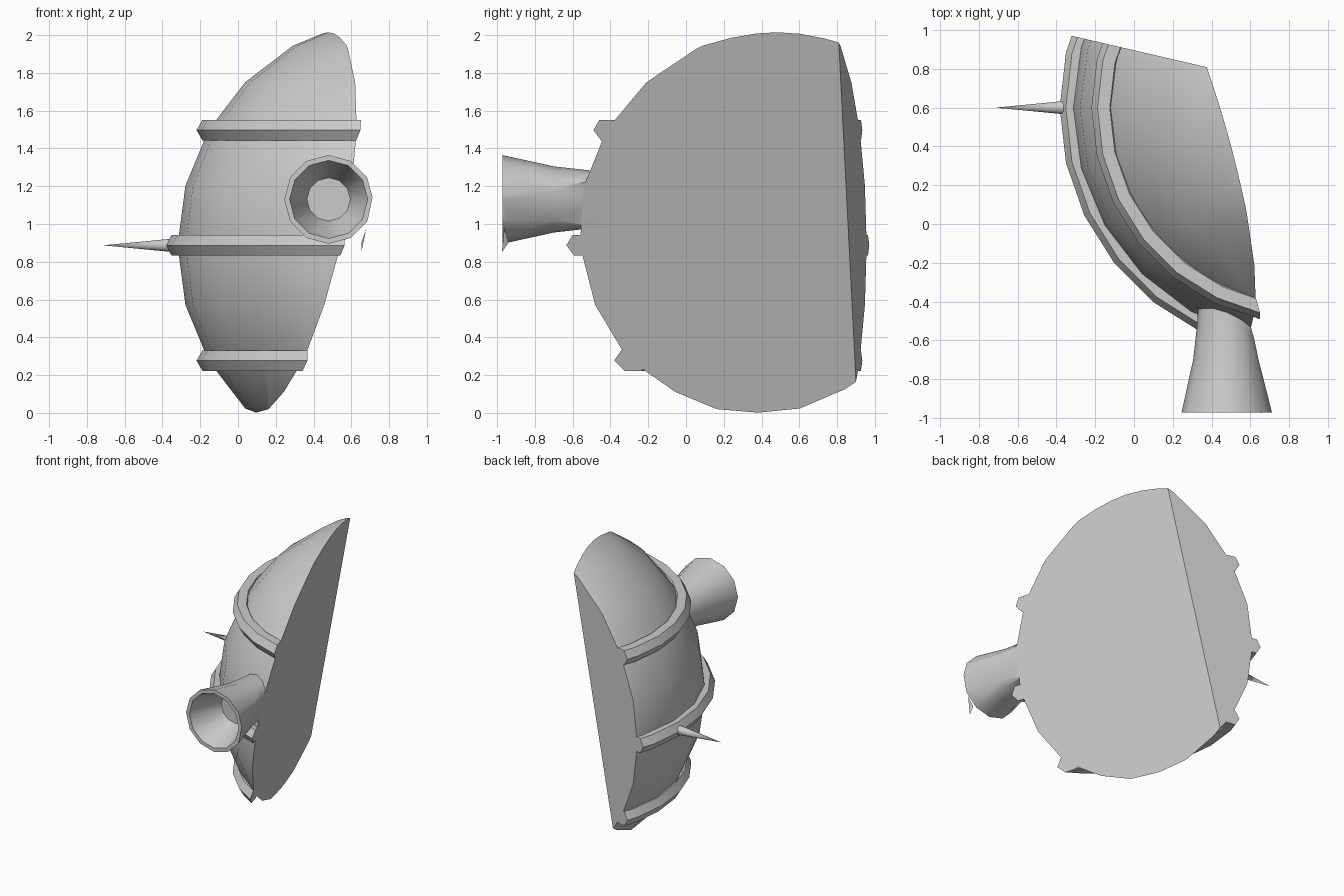
import bpy, bmesh, math
from mathutils import Vector, Matrix

if "Cube" in bpy.data.objects:
    bpy.data.objects.remove(bpy.data.objects["Cube"])

R = 1.22
CENTRE = Vector((0.9, 0.6, 0.887))
# Flat cuts: (point, outward normal)
CUTS = [
    (Vector((0.204, 0, 0)), Vector((1, 0.283, -0.204)).normalized()),
    (Vector((0.37, 0.81, 0)), Vector((0.232, 1, 0)).normalized()),
]

grey = bpy.data.materials.new("grey")
grey.diffuse_color = (0.6, 0.6, 0.6, 1)
grey.use_nodes = True
grey.node_tree.nodes["Principled BSDF"].inputs["Base Color"].default_value = grey.diffuse_color


def finish(name, bm, cut=True):
    """Slice a closed part with both flat cuts, cap it and make it an object."""
    bmesh.ops.recalc_face_normals(bm, faces=bm.faces)
    if cut:
        for co, no in CUTS:
            res = bmesh.ops.bisect_plane(
                bm, geom=bm.verts[:] + bm.edges[:] + bm.faces[:], dist=1e-5,
                plane_co=co, plane_no=no, clear_outer=True)
            edges = [g for g in res["geom_cut"]
                     if isinstance(g, bmesh.types.BMEdge) and g.is_valid and g.is_boundary]
            if edges:
                bmesh.ops.edgeloop_fill(bm, edges=edges)
        bmesh.ops.recalc_face_normals(bm, faces=bm.faces)
    me = bpy.data.meshes.new(name)
    bm.to_mesh(me)
    bm.free()
    me.materials.append(grey)
    ob = bpy.data.objects.new(name, me)
    bpy.context.collection.objects.link(ob)
    bpy.ops.object.select_all(action='DESELECT')
    ob.select_set(True)
    bpy.context.view_layer.objects.active = ob
    bpy.ops.object.shade_smooth_by_angle(angle=math.radians(35))
    return ob


def lathe(profile, sides, closed, matrix):
    """Spin (radius, height) points about z; r = 0 points become poles."""
    bm = bmesh.new()
    rows = []
    for r, h in profile:
        if r == 0:
            rows.append([bm.verts.new((0, 0, h))] * sides)
        else:
            rows.append([bm.verts.new((r * math.cos(2 * math.pi * i / sides),
                                       r * math.sin(2 * math.pi * i / sides), h))
                         for i in range(sides)])
    for k in range(len(rows) if closed else len(rows) - 1):
        a, b = rows[k], rows[(k + 1) % len(rows)]
        for i in range(sides):
            j = (i + 1) % sides
            bm.faces.new(list(dict.fromkeys((a[i], a[j], b[j], b[i]))))
    bm.transform(matrix)
    return bm


# Main shell
bm = bmesh.new()
bmesh.ops.create_uvsphere(bm, u_segments=24, v_segments=12, radius=R,
                          matrix=Matrix.Translation(CENTRE))
finish("body_shell", bm)

# Three horizontal bands
for name, h in (("lower_band", -R / 2), ("middle_band", 0), ("upper_band", R / 2)):
    major = math.sqrt(R * R - h * h)
    section = [(major + 0.063 * math.cos(math.pi * k / 3),
                h + 0.063 * math.sin(math.pi * k / 3)) for k in range(6)]
    finish(name, lathe(section, 28, True, Matrix.Translation(CENTRE)))

# Flared nozzle with a tapering bore, pointing forward
nozzle = [(0, 0.42), (0.148, 0.42), (0.155, 0.52), (0.175, 0.70), (0.235, 0.972),
          (0.207, 0.972), (0.115, 0.72), (0, 0.72)]
finish("nozzle", lathe(nozzle, 12, False, Matrix.Translation((0.48, 0, 1.13))
                       @ Matrix.Rotation(math.pi / 2, 4, 'X')))

# Thin shard of rim left below the nozzle
bm = bmesh.new()
bm.faces.new([bm.verts.new(p) for p in
              ((0.653, -0.975, 0.85), (0.653, -0.94, 0.90), (0.68, -0.962, 0.98))])
finish("rim_shard", bm, cut=False)

# Side spike
spike = [(0, 0.30), (0.036, 0.34), (0, 0.715)]
finish("spike", lathe(spike, 12, False, Matrix.Translation((0, 0.6, 0.887))
                      @ Matrix.Rotation(-math.pi / 2, 4, 'Y')))
